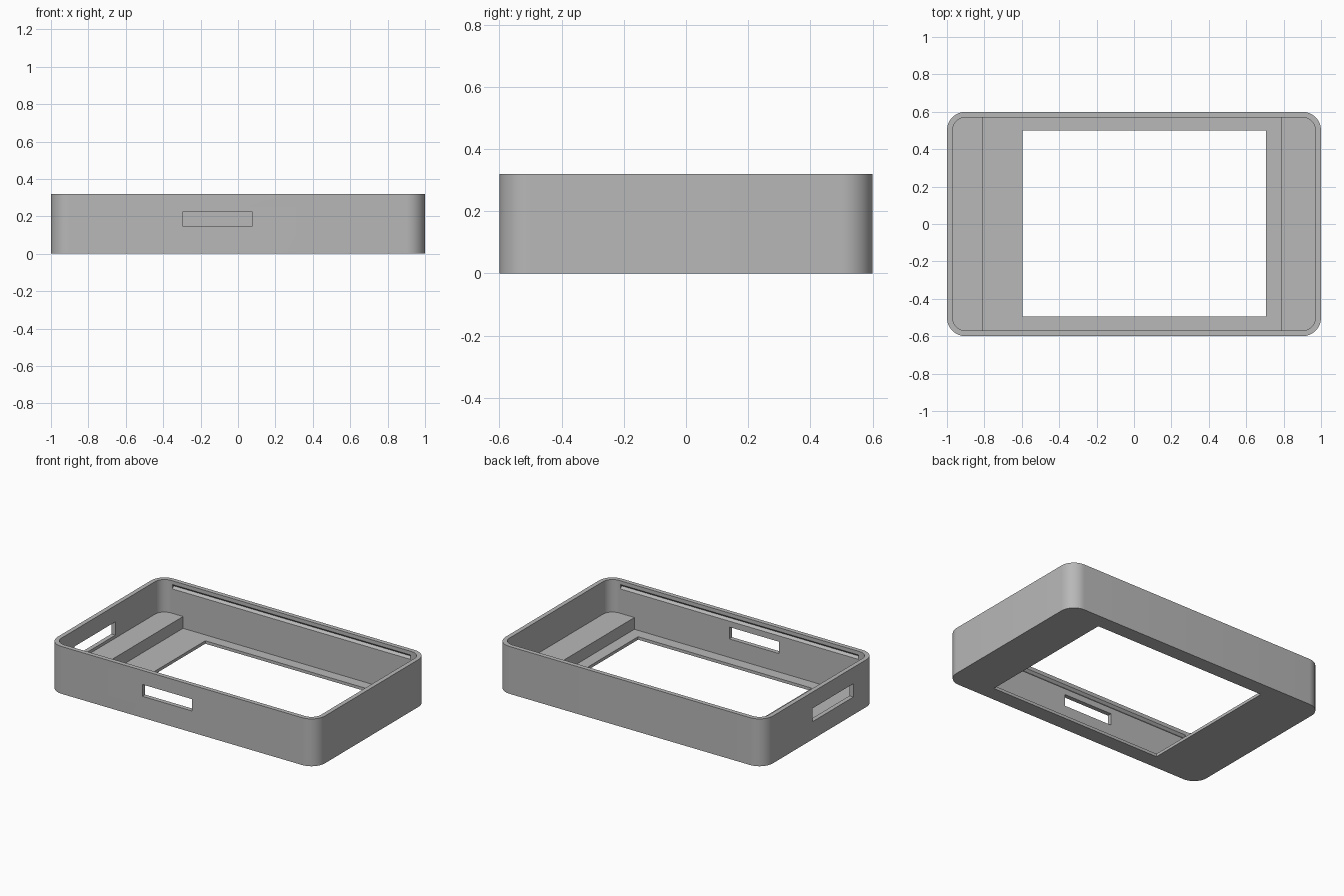
import bpy
import bmesh
from math import cos, sin, pi, radians

if "Cube" in bpy.data.objects:
    bpy.data.objects.remove(bpy.data.objects["Cube"], do_unlink=True)

LENGTH, WIDTH, HEIGHT = 2.0, 1.2, 0.32
WALL, FLOOR, LEDGE, RADIUS = 0.03, 0.02, 0.10, 0.10
INNER_X, INNER_Y = LENGTH / 2 - WALL, WIDTH / 2 - WALL
OVER = 0.1

grey = bpy.data.materials.new("plain grey")
grey.use_nodes = True
grey.diffuse_color = (0.48, 0.48, 0.48, 1)
grey.node_tree.nodes["Principled BSDF"].inputs["Base Color"].default_value = grey.diffuse_color


def extrude(name, points, offset):
    """Solid made by sweeping a closed outline along an offset."""
    bm = bmesh.new()
    face = bm.faces.new([bm.verts.new(p) for p in points])
    swept = bmesh.ops.extrude_face_region(bm, geom=[face])
    bmesh.ops.translate(bm, vec=offset, verts=[v for v in swept["geom"] if isinstance(v, bmesh.types.BMVert)])
    bmesh.ops.recalc_face_normals(bm, faces=bm.faces)
    mesh = bpy.data.meshes.new(name)
    bm.to_mesh(mesh)
    bm.free()
    mesh.materials.append(grey)
    obj = bpy.data.objects.new(name, mesh)
    bpy.context.collection.objects.link(obj)
    return obj


def rounded_prism(name, half_x, half_y, radius, z0, z1, steps=12):
    points = []
    corners = [(1, 1), (-1, 1), (-1, -1), (1, -1)]
    for quarter, (sx, sy) in enumerate(corners):
        for i in range(steps + 1):
            a = (quarter + i / steps) * pi / 2
            points.append((sx * (half_x - radius) + radius * cos(a),
                           sy * (half_y - radius) + radius * sin(a), z0))
    return extrude(name, points, (0, 0, z1 - z0))


def box(name, x0, x1, y0, y1, z0, z1):
    return extrude(name, [(x0, y0, z0), (x1, y0, z0), (x1, y1, z0), (x0, y1, z0)], (0, 0, z1 - z0))


def cut(body, cutter):
    bpy.context.view_layer.objects.active = body
    mod = body.modifiers.new(cutter.name, "BOOLEAN")
    mod.operation = "DIFFERENCE"
    mod.solver = "EXACT"
    mod.object = cutter
    bpy.ops.object.modifier_apply(modifier=mod.name)
    bpy.data.objects.remove(cutter, do_unlink=True)


# Outer shell with rounded vertical corners
case = rounded_prism("case_frame", LENGTH / 2, WIDTH / 2, RADIUS, 0, HEIGHT)

# Upper cavity, then the deeper middle that leaves a raised ledge at each end
cut(case, rounded_prism("upper_cavity", INNER_X, INNER_Y, RADIUS - WALL, LEDGE, HEIGHT + OVER))
cut(case, box("middle_cavity", -0.81, 0.785, -INNER_Y, INNER_Y, FLOOR, LEDGE + OVER))

# Rectangular window through the floor
cut(case, box("floor_window", -0.595, 0.705, -0.495, 0.50, -OVER, LEDGE))

# Port openings in the front wall and in one end wall
cut(case, box("front_port", -0.295, 0.075, -WIDTH / 2 - OVER, -INNER_Y + OVER, 0.145, 0.225))
cut(case, box("end_port", -LENGTH / 2 - OVER, -INNER_X + OVER, -0.36, 0.075, 0.12, 0.21))

# V-shaped snap grooves inside both long walls, just below the rim
for side in (-1, 1):
    mouth, depth = side * (INNER_Y - 0.015), side * (INNER_Y + 0.015)
    outline = [(-0.89, mouth, 0.25), (-0.89, depth, 0.28), (-0.89, mouth, 0.31)]
    cut(case, extrude("snap_groove", outline, (1.78, 0, 0)))

# Smooth corners, sharp edges
bpy.ops.object.select_all(action="DESELECT")
case.select_set(True)
bpy.context.view_layer.objects.active = case
bpy.ops.object.shade_smooth_by_angle(angle=radians(30))
